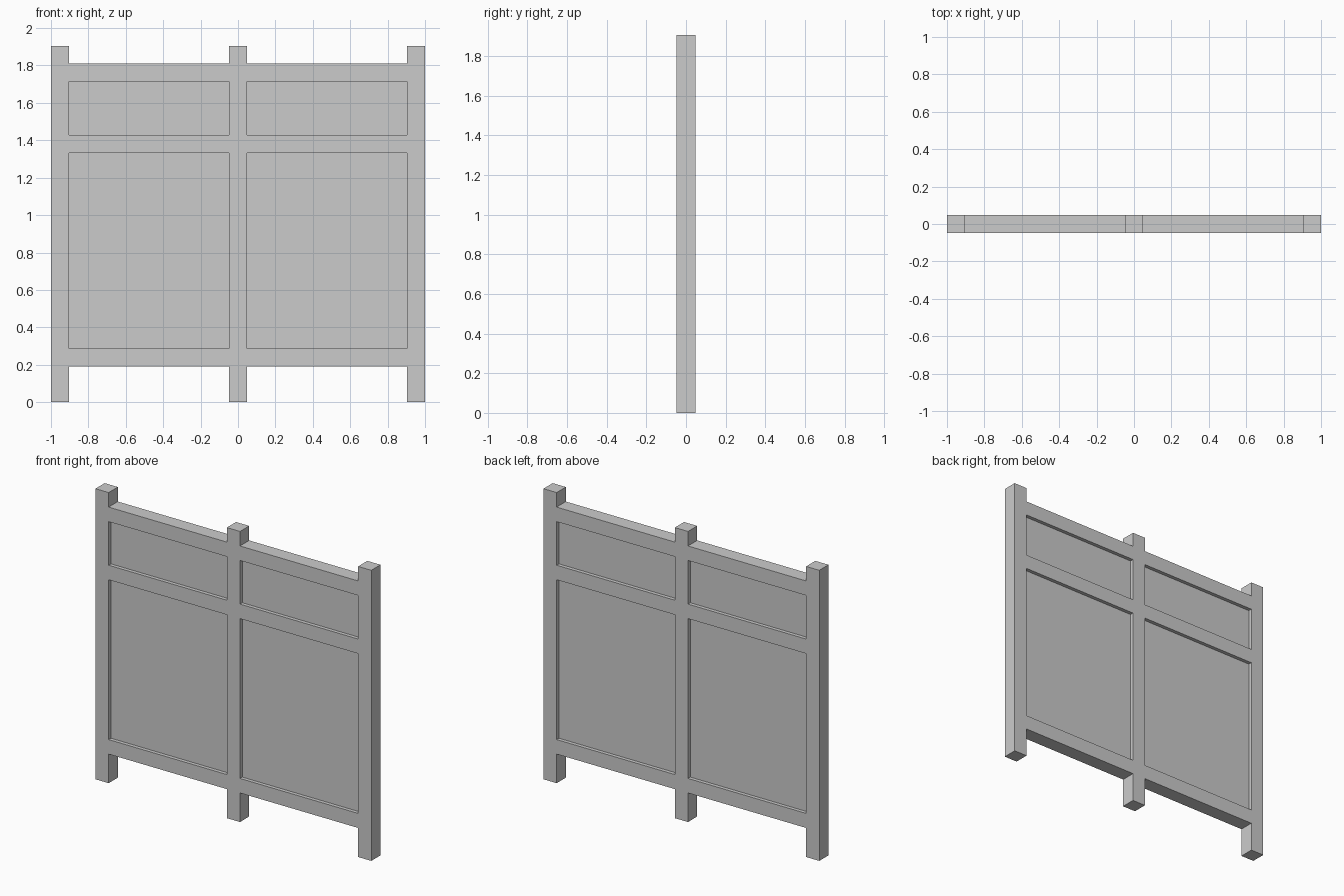
import bpy

if "Cube" in bpy.data.objects:
    bpy.data.objects.remove(bpy.data.objects["Cube"])

U = 2 / 21            # timber width: the screen is 21 timbers wide, 20 high
PANEL = U / 2         # panel thickness, recessed equally on both faces


def box(name, x0, x1, z0, z1, depth):
    bpy.ops.mesh.primitive_cube_add(size=1, location=((x0 + x1) / 2, 0, (z0 + z1) / 2))
    obj = bpy.context.object
    obj.name = name
    obj.scale = (x1 - x0, depth, z1 - z0)
    bpy.ops.object.transform_apply(location=False, rotation=False, scale=True)
    return obj


# Three full-height square posts
for name, x in (("left", -10), ("middle", 0), ("right", 10)):
    box(name + "_post", (x - 0.5) * U, (x + 0.5) * U, 0, 20 * U, U)

# Rails and recessed panels filling the two bays
for side, x0, x1 in (("left", -9.5, -0.5), ("right", 0.5, 9.5)):
    for name, z in (("bottom", 2), ("middle", 14), ("top", 18)):
        box(f"{side}_{name}_rail", x0 * U, x1 * U, z * U, (z + 1) * U, U)
    for name, z0, z1 in (("lower", 3, 14), ("upper", 15, 18)):
        box(f"{side}_{name}_panel", x0 * U, x1 * U, z0 * U, z1 * U, PANEL)
